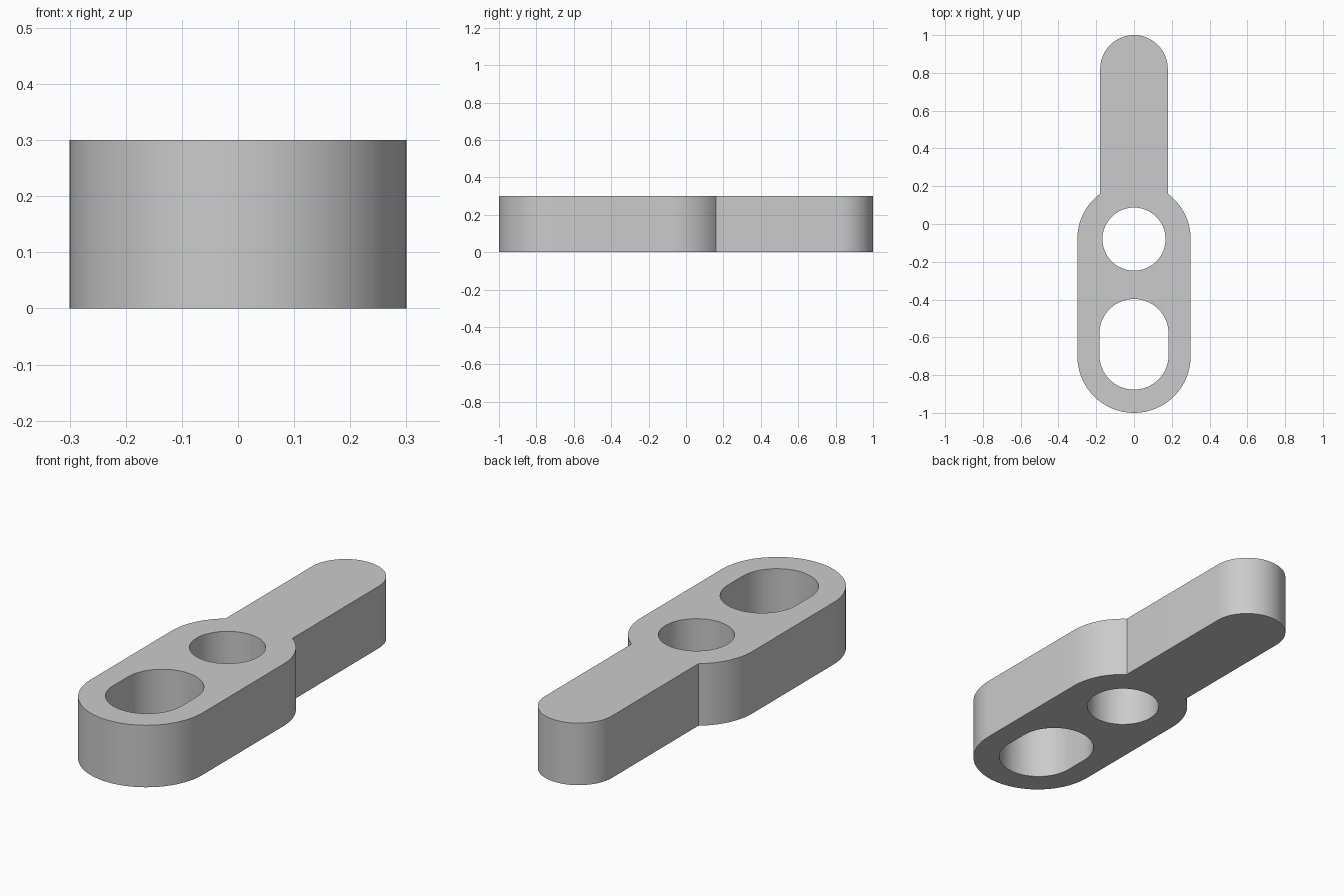
import bpy, bmesh
from math import cos, sin, pi, asin, sqrt

cube = bpy.data.objects.get("Cube")
if cube:
    bpy.data.objects.remove(cube, do_unlink=True)

HEIGHT = 0.3
BODY_R, ARM_R = 0.3, 0.179
BODY_BACK, BODY_FRONT = -0.08, -0.7
STEPS = 32


def arc(cy, r, start, end, steps=STEPS):
    """Points on an arc centred on the long axis."""
    angles = [start + (end - start) * i / steps for i in range(steps + 1)]
    return [(r * cos(a), cy + r * sin(a)) for a in angles]


def slot(back, front, r):
    return arc(back, r, 0, pi) + arc(front, r, pi, 2 * pi)


# Outline: rounded body with a narrower round-ended arm
meet = pi / 2 - asin(ARM_R / BODY_R)
outline = (arc(BODY_FRONT, BODY_R, pi, 2 * pi)
           + arc(BODY_BACK, BODY_R, 0, meet, 16)
           + arc(1 - ARM_R, ARM_R, 0, pi)
           + arc(BODY_BACK, BODY_R, pi - meet, pi, 16))
round_hole = arc(BODY_BACK, 0.167, 0, 2 * pi, 2 * STEPS)[:-1]
long_hole = slot(-0.58, -0.694, 0.183)

# Fill the flat profile and raise it into a plate
bm = bmesh.new()
for loop in (outline, round_hole, long_hole):
    verts = [bm.verts.new((x, y, 0)) for x, y in loop]
    for a, b in zip(verts, verts[1:] + verts[:1]):
        bm.edges.new((a, b))
bmesh.ops.triangle_fill(bm, edges=bm.edges[:], use_beauty=True, normal=(0, 0, 1))
raised = bmesh.ops.extrude_face_region(bm, geom=bm.faces[:], use_keep_orig=True)
top = [g for g in raised["geom"] if isinstance(g, bmesh.types.BMVert)]
bmesh.ops.translate(bm, verts=top, vec=(0, 0, HEIGHT))
bmesh.ops.recalc_face_normals(bm, faces=bm.faces[:])
mesh = bpy.data.meshes.new("link_plate")
bm.to_mesh(mesh)
bm.free()

plate = bpy.data.objects.new("link_plate", mesh)
bpy.context.collection.objects.link(plate)

# Plain grey finish
grey = bpy.data.materials.new("plain grey")
grey.use_nodes = True
colour = (0.6, 0.6, 0.6, 1)
grey.diffuse_color = colour
grey.node_tree.nodes["Principled BSDF"].inputs["Base Color"].default_value = colour
mesh.materials.append(grey)

# Smooth walls, sharp rims
bpy.ops.object.select_all(action="DESELECT")
plate.select_set(True)
bpy.context.view_layer.objects.active = plate
bpy.ops.object.shade_smooth_by_angle(angle=pi / 6)
